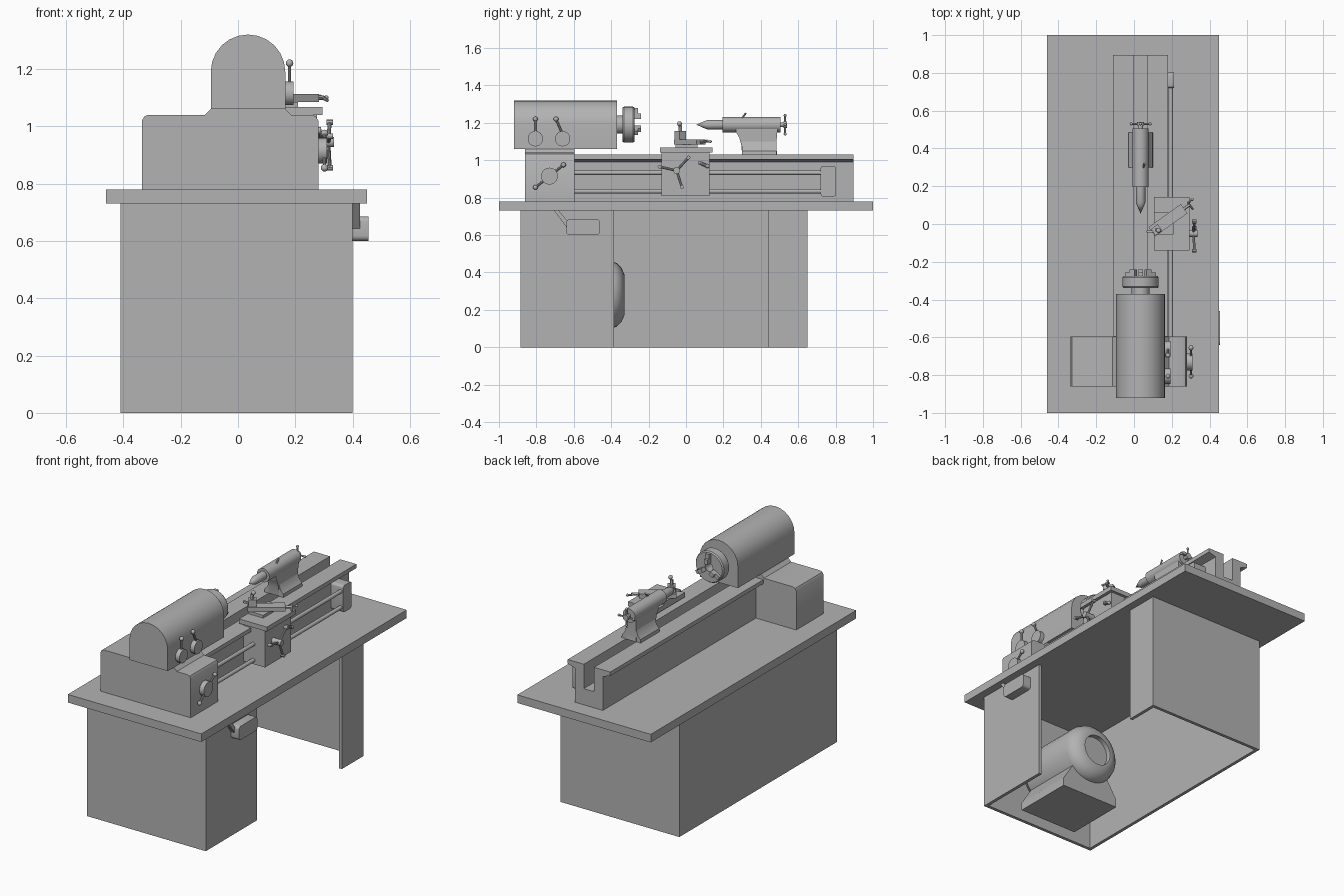
import bpy, bmesh
from math import pi, sin, cos
from mathutils import Vector, Matrix

if "Cube" in bpy.data.objects:
    bpy.data.objects.remove(bpy.data.objects["Cube"], do_unlink=True)

GREY = bpy.data.materials.new("machine_grey")
GREY.use_nodes = True
COLOUR = (0.45, 0.45, 0.45, 1)
GREY.diffuse_color = COLOUR
GREY.node_tree.nodes["Principled BSDF"].inputs["Base Color"].default_value = COLOUR
parts = []


def finish(name, bm):
    bmesh.ops.recalc_face_normals(bm, faces=bm.faces)
    mesh = bpy.data.meshes.new(name)
    bm.to_mesh(mesh)
    bm.free()
    mesh.materials.append(GREY)
    obj = bpy.data.objects.new(name, mesh)
    bpy.context.collection.objects.link(obj)
    parts.append(obj)
    return obj


def box(name, x, y, z, round_axis=None, r=0.02, turn=0):
    """Box from (min, max) spans; edges along round_axis may be rounded."""
    bm = bmesh.new()
    size = Vector((x[1] - x[0], y[1] - y[0], z[1] - z[0]))
    mid = Vector((x[0] + x[1], y[0] + y[1], z[0] + z[1])) / 2
    bmesh.ops.create_cube(bm, size=1)
    bmesh.ops.scale(bm, vec=size, verts=bm.verts)
    if round_axis is not None:
        edges = [e for e in bm.edges
                 if abs((e.verts[0].co - e.verts[1].co)[round_axis]) > 1e-4]
        bmesh.ops.bevel(bm, geom=edges, offset=r, segments=4, profile=0.5, affect='EDGES')
    bm.transform(Matrix.Translation(mid) @ Matrix.Rotation(turn, 4, 'Z'))
    return finish(name, bm)


def rod(name, a, b, r, r2=None, seg=20):
    """Cylinder or cone between two points."""
    a, b = Vector(a), Vector(b)
    bm = bmesh.new()
    bmesh.ops.create_cone(bm, cap_ends=True, segments=seg, radius1=r,
                          radius2=r if r2 is None else r2, depth=(b - a).length)
    spin = (b - a).to_track_quat('Z', 'Y').to_matrix().to_4x4()
    bm.transform(Matrix.Translation((a + b) / 2) @ spin)
    return finish(name, bm)


def ball(name, c, r):
    bm = bmesh.new()
    bmesh.ops.create_uvsphere(bm, u_segments=12, v_segments=8, radius=r)
    bm.transform(Matrix.Translation(c))
    return finish(name, bm)


def prism(name, profile, axis, lo, hi):
    """Extrude a profile along x (points are y, z) or y (points are x, z)."""
    bm = bmesh.new()
    place = (lambda p: (lo, p[0], p[1])) if axis == 'x' else (lambda p: (p[0], lo, p[1]))
    face = bm.faces.new([bm.verts.new(place(p)) for p in profile])
    new = bmesh.ops.extrude_face_region(bm, geom=[face])["geom"]
    move = (hi - lo, 0, 0) if axis == 'x' else (0, hi - lo, 0)
    bmesh.ops.translate(bm, vec=move, verts=[v for v in new if isinstance(v, bmesh.types.BMVert)])
    return finish(name, bm)


def lathe(name, profile, cx, cz, seg=32):
    """Revolve (radius, y) points about an axis along y."""
    bm = bmesh.new()
    rings = [bm.verts.new((cx + r, y, cz)) for r, y in profile]
    edges = [bm.edges.new(pair) for pair in zip(rings, rings[1:])]
    bmesh.ops.spin(bm, geom=rings + edges, cent=(cx, 0, cz), axis=(0, 1, 0),
                   angle=2 * pi, steps=seg, use_duplicate=False)
    bmesh.ops.remove_doubles(bm, verts=bm.verts, dist=1e-5)
    return finish(name, bm)


def lever(name, a, b, r=0.006, knob=0.013):
    rod(name, a, b, r, seg=10)
    ball(name + "_knob", b, knob)


# Cabinet: open-bottomed shell with a wide opening on the working side
T = 0.02
H = (0, 0.73)
box("cabinet_front_wall", (-0.41, 0.4), (-0.885, -0.885 + T), H)
box("cabinet_end_wall", (-0.41, 0.4), (0.65 - T, 0.65), H)
box("cabinet_rear_wall", (-0.41, -0.41 + T), (-0.885, 0.65), H)
box("cabinet_wide_panel", (0.4 - T, 0.4), (-0.885, -0.385), H)
box("cabinet_narrow_panel", (0.4 - T, 0.4), (0.44, 0.65), H)
box("table_top", (-0.46, 0.45), (-1, 1), (0.73, 0.78))

# Motor inside the cabinet
lathe("motor", [(0, -0.83), (0.14, -0.83), (0.18, -0.78), (0.18, -0.4), (0.17, -0.37),
                (0.145, -0.345), (0.11, -0.33), (0.095, -0.33), (0.095, -0.36), (0, -0.36)],
      0, 0.28)
prism("motor_base", [(-0.2, 0), (0.2, 0), (0.2, 0.05), (0.13, 0.16), (-0.13, 0.16), (-0.2, 0.05)],
      'y', -0.78, -0.4)

# Switch box hung under the table edge
box("switch_box", (0.4, 0.455), (-0.64, -0.46), (0.6, 0.685), 0, 0.018)
prism("switch_bracket", [(-0.705, 0.73), (-0.68, 0.73), (-0.63, 0.67), (-0.63, 0.63)],
      'x', 0.4, 0.425)

# Bed with flanged, slotted section
prism("bed", [(-0.06, 0.78), (0.13, 0.78), (0.13, 0.99), (0.18, 1.005), (0.18, 1.03),
              (0.07, 1.03), (0.07, 0.88), (0, 0.88), (0, 1.03), (-0.11, 1.03),
              (-0.11, 1.005), (-0.06, 0.99)], 'y', -0.6, 0.895)

# Headstock
prism("headstock_base", [(-0.335, 0.78), (0.28, 0.78), (0.28, 1.02), (0.272, 1.034), (0.258, 1.04),
                         (0.185, 1.04), (0.165, 1.06), (-0.095, 1.06), (-0.115, 1.04),
                         (-0.313, 1.04), (-0.327, 1.034), (-0.335, 1.02)], 'y', -0.86, -0.595)
CX, CZ = 0.035, 1.19
arch = [(CX + 0.13 * cos(i * pi / 12), CZ + 0.13 * sin(i * pi / 12)) for i in range(13)]
prism("headstock_housing", [(-0.095, 1.06), (0.165, 1.06)] + arch, 'y', -0.92, -0.37)
lathe("spindle_and_chuck", [(0, -0.38), (0.048, -0.38), (0.048, -0.34), (0.09, -0.34), (0.096, -0.332),
                            (0.096, -0.283), (0.09, -0.275), (0.025, -0.275), (0.025, -0.33),
                            (0, -0.33)], CX, CZ)
for i in range(3):
    jaw = box(f"chuck_jaw_{i + 1}", (-0.012, 0.012), (-0.28, -0.24), (0.03, 0.06))
    step = box(f"chuck_jaw_step_{i + 1}", (-0.012, 0.012), (-0.28, -0.257), (0.058, 0.088))
    for o in (jaw, step):
        o.data.transform(Matrix.Translation((CX, 0, CZ)) @ Matrix.Rotation(i * 2 * pi / 3, 4, 'Y'))

# Speed and feed selectors
for i, (y, top) in enumerate([(-0.805, -0.805), (-0.66, -0.695)]):
    rod(f"speed_dial_{i + 1}", (0.16, y, 1.115), (0.193, y, 1.115), 0.041, seg=24)
    lever(f"speed_lever_{i + 1}", (0.18, y, 1.14), (0.18, top, 1.22))
rod("feed_dial", (0.275, -0.73, 0.915), (0.31, -0.73, 0.915), 0.045, seg=24)
for i, (y, z) in enumerate([(-0.805, 0.855), (-0.655, 0.975)]):
    lever(f"feed_lever_{i + 1}", (0.3, -0.73, 0.915), (0.302, y, z))

# Lead screw, feed rod and their end bracket
for name, z in (("lead_screw", 0.933), ("feed_rod", 0.834)):
    rod(name, (0.195, -0.6, z), (0.195, 0.78, z), 0.012, seg=16)
box("rod_bracket", (0.12, 0.213), (0.72, 0.802), (0.805, 0.97), 0, 0.015)

# Carriage
box("apron", (0.13, 0.275), (-0.13, 0.125), (0.81, 1.04))
box("saddle", (0.105, 0.295), (-0.14, 0.142), (1.04, 1.068))
box("cross_slide", (0.105, 0.21), (-0.055, 0.062), (1.068, 1.085))
box("compound_slide", (0.075, 0.285), (-0.01, 0.05), (1.085, 1.112), turn=0.62)
box("tool_post", (0.098, 0.142), (-0.052, -0.01), (1.112, 1.155), turn=0.62)
rod("tool_post_stud", (0.12, -0.031, 1.15), (0.12, -0.031, 1.185), 0.01, seg=12)
lever("tool_post_lever", (0.12, -0.031, 1.165), (0.13, -0.035, 1.195))
box("cutting_tool", (0.065, 0.13), (-0.046, -0.034), (1.12, 1.132))
rod("compound_screw", (0.25, 0.07, 1.1), (0.298, 0.104, 1.1), 0.008, seg=12)
rod("compound_crank", (0.285, 0.113, 1.105), (0.312, 0.078, 1.09), 0.006, seg=10)
lever("compound_handle", (0.285, 0.113, 1.1), (0.308, 0.13, 1.1), 0.005, 0.008)

# Carriage hand wheel with three spokes
HUB = Vector((0.315, -0.05, 0.945))
rod("carriage_wheel_shaft", (0.27, HUB.y, HUB.z), (0.335, HUB.y, HUB.z), 0.018)
for i in range(3):
    a = 0.83 + i * 2 * pi / 3
    tip = HUB + Vector((0.005, 0.094 * cos(a), 0.094 * sin(a)))
    rod(f"carriage_spoke_{i + 1}", HUB, tip, 0.007, seg=10)
    rod(f"carriage_grip_{i + 1}", tip - Vector((0.012, 0, 0)), tip + Vector((0.012, 0, 0)), 0.01, seg=12)
rod("half_nut_boss", (0.27, 0.075, 0.985), (0.29, 0.075, 0.985), 0.012, seg=16)
lever("half_nut_lever", (0.284, 0.075, 0.985), (0.287, 0.115, 0.968), 0.009, 0.011)

# Tailstock
prism("tailstock_base", [(0.3, 1.03), (0.487, 1.03), (0.482, 1.08), (0.488, 1.15), (0.488, 1.18),
                         (0.268, 1.18), (0.268, 1.15), (0.285, 1.12), (0.296, 1.08)],
      'x', 0.0, 0.07)
prism("tailstock_foot", [(-0.03, 1.03), (0.1, 1.03), (0.098, 1.05), (0.08, 1.07), (0.07, 1.1),
                         (0, 1.1), (-0.01, 1.07), (-0.028, 1.05)], 'y', 0.3, 0.484)
lathe("tailstock_barrel", [(0, 0.195), (0.042, 0.195), (0.042, 0.505), (0.012, 0.505),
                           (0.012, 0.522), (0.018, 0.522), (0.018, 0.54), (0, 0.54)], CX, CZ)
lathe("tailstock_quill", [(0, 0.2), (0.025, 0.2), (0.025, 0.115), (0.02, 0.1), (0, 0.055)], CX, CZ)
for i in range(4):
    a = i * pi / 2
    lever(f"tailstock_spoke_{i + 1}", (CX, 0.53, CZ),
          (CX + 0.05 * cos(a), 0.53, CZ + 0.05 * sin(a)), 0.005, 0.008)
rod("quill_lock", (0.05, 0.3, 1.225), (0.055, 0.32, 1.252), 0.005, seg=10)

# Smooth the round surfaces and keep the hard edges
bpy.ops.object.select_all(action='DESELECT')
for o in parts:
    o.select_set(True)
bpy.context.view_layer.objects.active = parts[0]
bpy.ops.object.shade_smooth_by_angle(angle=pi / 6)
